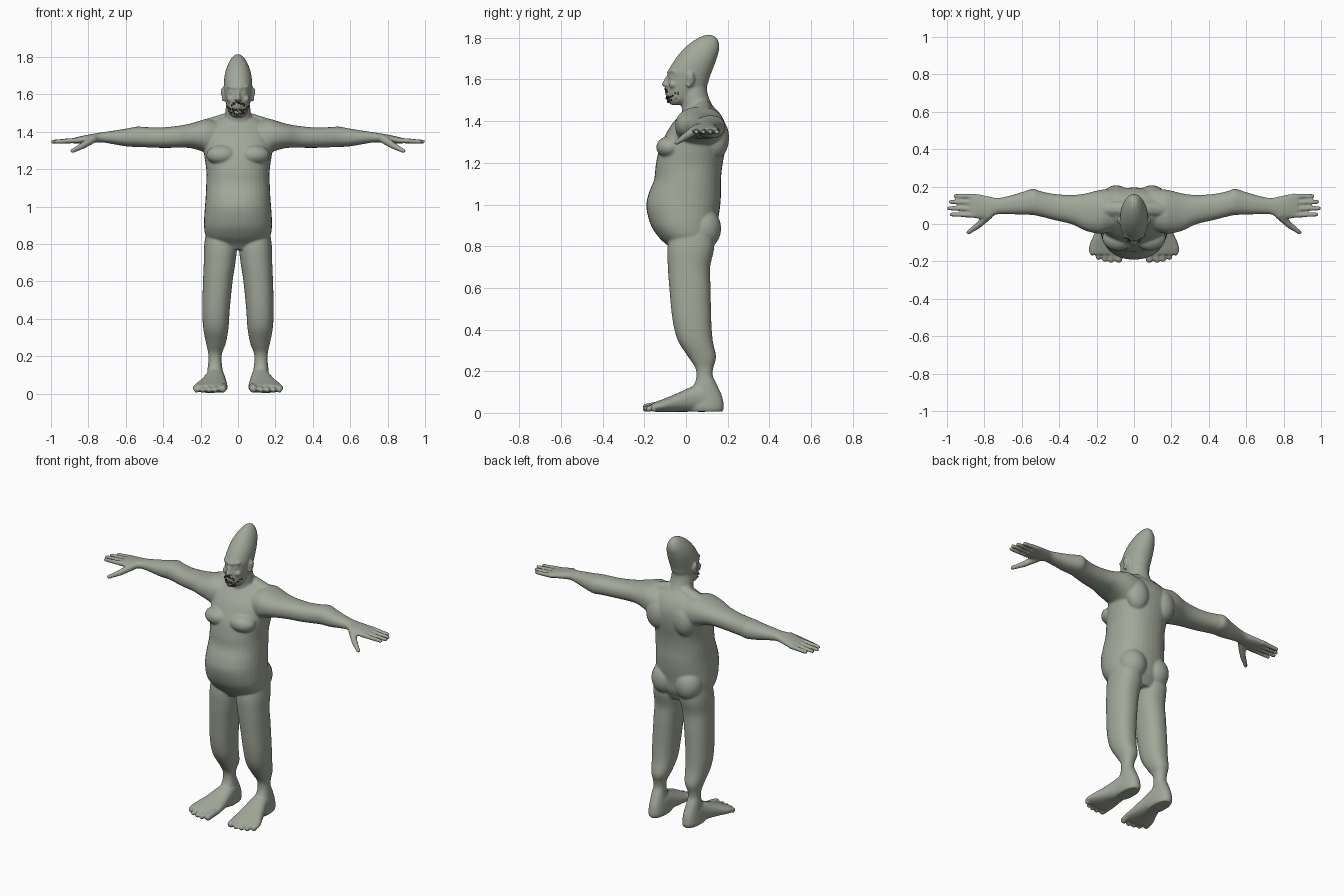
import bpy, bmesh, math, random
from mathutils import Vector, Matrix

random.seed(4)
bm = bmesh.new()


def material(name, rgb):
    m = bpy.data.materials.new(name)
    m.diffuse_color = (*rgb, 1)
    return m


def catmull(a, b, c, d, t):
    return [0.5 * (2 * q + (r - p) * t + (2 * p - 5 * q + 4 * r - s) * t * t
                   + (3 * q - p - 3 * r + s) * t ** 3) for p, q, r, s in zip(a, b, c, d)]


def loft(axis, secs, side=1, n=36, power=2.25, steps=5):
    """Smooth skin through rounded sections (position, a_min, a_max, b_min, b_max)."""
    rows = []
    for i in range(len(secs) - 1):
        p = [secs[max(0, min(len(secs) - 1, i + k))] for k in (-1, 0, 1, 2)]
        rows += [catmull(*p, k / steps) for k in range(steps)]
    rows.append(secs[-1])
    rings = []
    for t, a0, a1, b0, b1 in rows:
        ring = []
        for k in range(n):
            w = 2 * math.pi * k / n
            c, s = math.cos(w), math.sin(w)
            a = (a0 + a1) / 2 + (a1 - a0) / 2 * math.copysign(abs(c) ** (2 / power), c)
            b = (b0 + b1) / 2 + (b1 - b0) / 2 * math.copysign(abs(s) ** (2 / power), s)
            x, y, z = {'x': (t, a, b), 'y': (a, t, b), 'z': (a, b, t)}[axis]
            ring.append(bm.verts.new((x * side, y, z)))
        rings.append(ring)
    for r, q in zip(rings, rings[1:]):
        for k in range(n):
            bm.faces.new((r[k], r[(k + 1) % n], q[(k + 1) % n], q[k]))
    bm.faces.new(rings[0])
    bm.faces.new(rings[-1])


def blob(pos, size, mesh=None, rot=0, sub=3):
    m = Matrix.Translation(pos) @ Matrix.Rotation(rot, 4, 'Y') @ Matrix.Diagonal((*size, 1))
    return bmesh.ops.create_icosphere(mesh or bm, subdivisions=sub, radius=1, matrix=m)


def chain(a, b, ra, rb, n=12):
    """Tapered rounded limb made of overlapping balls."""
    a, b = Vector(a), Vector(b)
    for i in range(n):
        t = i / (n - 1)
        r = ra + (rb - ra) * t
        blob(a.lerp(b, t), (r, r, r), sub=2)


# torso: belly, chest and sloping shoulders
torso = [(.77, .10, -.06, .11), (.80, .14, -.085, .125), (.84, .172, -.128, .143), (.90, .182, -.168, .15),
         (.985, .178, -.19, .163), (1.05, .173, -.18, .168), (1.12, .17, -.153, .168), (1.19, .169, -.145, .175),
         (1.27, .18, -.128, .19), (1.33, .188, -.10, .195), (1.38, .185, -.072, .19), (1.43, .165, -.03, .168),
         (1.472, .10, .005, .13)]
loft('z', [(z, -w, w, f, b) for z, w, f, b in torso])

# neck
neck = [(1.38, .11, -.02, .18), (1.43, .085, -.018, .165), (1.48, .072, -.022, .125), (1.54, .064, -.03, .102),
        (1.60, .055, -.02, .10)]
loft('z', [(z, -w, w, f, b) for z, w, f, b in neck], power=2)

# tall swept-back head
head = [(1.478, .025, -.072, -.02), (1.50, .047, -.085, .03), (1.54, .061, -.091, .085), (1.58, .069, -.09, .105),
        (1.615, .074, -.086, .115), (1.64, .076, -.086, .125), (1.70, .072, -.05, .147), (1.75, .058, -.008, .16),
        (1.785, .04, .035, .155), (1.806, .022, .072, .14), (1.814, .008, .098, .118)]
loft('z', [(z, -w, w, f, b) for z, w, f, b in head], power=2.1)

# nose, lips and chin
chain((0, -.082, 1.622), (0, -.104, 1.577), .008, .013)
blob((0, -.092, 1.543), (.024, .011, .007))
blob((0, -.09, 1.53), (.021, .011, .008))
blob((0, -.078, 1.502), (.024, .014, .016))

arm = [(.08, -.03, .19, 1.27, 1.45), (.16, -.05, .185, 1.28, 1.468), (.20, -.05, .178, 1.298, 1.46),
       (.26, -.035, .163, 1.313, 1.442), (.33, -.002, .155, 1.314, 1.43), (.42, .02, .16, 1.314, 1.422),
       (.50, .04, .175, 1.317, 1.425), (.54, .048, .188, 1.318, 1.427), (.60, .05, .17, 1.322, 1.416),
       (.67, .053, .15, 1.334, 1.405), (.73, .052, .139, 1.343, 1.396), (.78, .03, .148, 1.340, 1.388),
       (.84, .03, .16, 1.336, 1.376), (.875, .036, .16, 1.337, 1.368)]
leg = [(.92, .03, .16, -.06, .13), (.80, .006, .18, -.088, .136), (.70, .014, .183, -.087, .116),
       (.60, .029, .187, -.08, .118), (.45, .044, .191, -.065, .121), (.35, .051, .186, -.04, .128),
       (.27, .065, .171, .01, .144), (.22, .084, .16, .043, .132), (.18, .088, .158, .05, .128),
       (.14, .084, .162, .04, .146), (.08, .074, .167, .0, .173), (.03, .069, .171, -.02, .182),
       (.006, .075, .165, -.0, .176)]
foot = [(.16, .09, .15, .008, .08), (.10, .074, .167, .005, .14), (.04, .067, .178, .005, .13),
        (-.04, .059, .207, .005, .095), (-.10, .055, .234, .004, .07), (-.14, .057, .242, .004, .055),
        (-.163, .068, .235, .01, .045)]

for s in (-1, 1):
    loft('x', arm, s)
    loft('z', leg, s)
    loft('y', foot, s)
    # fingers and thumb
    for y, tip in ((.147, .955), (.115, .98), (.081, .99), (.048, .975)):
        chain((s * .85, y, 1.354), (s * tip, y + .003, 1.347), .016, .0115, 16)
    chain((s * .775, .05, 1.362), (s * .83, -.005, 1.325), .024, .018)
    chain((s * .83, -.005, 1.325), (s * .885, -.045, 1.297), .018, .012)
    # toes
    for x, tip, r in ((.082, -.188, .021), (.122, -.193, .016), (.156, -.189, .0155),
                      (.19, -.178, .015), (.222, -.155, .015)):
        chain((s * (x - .003), -.13, .034), (s * x, tip, r + .004), r + .002, r)
    # chest, shoulder blades, buttocks, trapezius
    blob((s * .085, -.075, 1.275), (.085, .068, .055))
    blob((s * .095, .145, 1.32), (.075, .062, .10))
    blob((s * .083, .085, .885), (.085, .084, .10))
    chain((s * .05, .08, 1.46), (s * .17, .08, 1.42), .045, .048)
    # ears, brows, eyelids, nostrils, cheeks
    blob((s * .08, .022, 1.602), (.010, .02, .034), rot=s * .2)
    blob((s * .078, .012, 1.575), (.009, .012, .014))
    chain((s * .010, -.083, 1.634), (s * .05, -.062, 1.642), .010, .009)
    blob((s * .031, -.07, 1.61), (.014, .011, .008))
    blob((s * .013, -.094, 1.573), (.009, .011, .008))
    blob((s * .04, -.063, 1.575), (.022, .019, .018))

bmesh.ops.recalc_face_normals(bm, faces=bm.faces[:])
skin = material("grey_green_skin", (.36, .39, .32))
dark = material("dark_brown_hair", (.035, .018, .015))
red = material("dark_red_hair", (.16, .025, .02))


def make(name, mesh_bm, mats):
    me = bpy.data.meshes.new(name)
    mesh_bm.to_mesh(me)
    mesh_bm.free()
    for m in mats:
        me.materials.append(m)
    me.polygons.foreach_set("use_smooth", [True] * len(me.polygons))
    ob = bpy.data.objects.new(name, me)
    bpy.context.collection.objects.link(ob)
    return ob


# fuse all parts into one smooth skin
body = make("body", bm, [skin])
rm = body.modifiers.new("fuse", 'REMESH')
rm.mode = 'VOXEL'
rm.voxel_size = .006
rm.use_smooth_shade = True
sm = body.modifiers.new("soften", 'SMOOTH')
sm.factor = .5
sm.iterations = 4

# beard: small tufts along the jaw and around the mouth
hair = bmesh.new()


def tuft(x, y, z):
    before = len(hair.faces)
    j = random.uniform
    blob((x + j(-.002, .002), y, z + j(-.004, .004)), (.0045, .004, j(.005, .009)), hair, j(-.6, .6), 1)
    hair.faces.ensure_lookup_table()
    for f in hair.faces[before:]:
        f.material_index = 1 if random.Random(before).random() < .3 else 0


for row, z in enumerate((1.496, 1.512)):
    for k in range(15):
        a = math.radians(-80 + 160 * k / 14)
        w, d = (.047, .062) if row == 0 else (.054, .068)
        tuft(w * math.sin(a), -.026 - d * math.cos(a), z + .028 * (1 - math.cos(a)))
for k in range(9):
    x = -.032 + .008 * k
    tuft(x, -.1 + 8 * x * x, 1.555 - 14 * x * x)
make("beard", hair, [dark, red])
